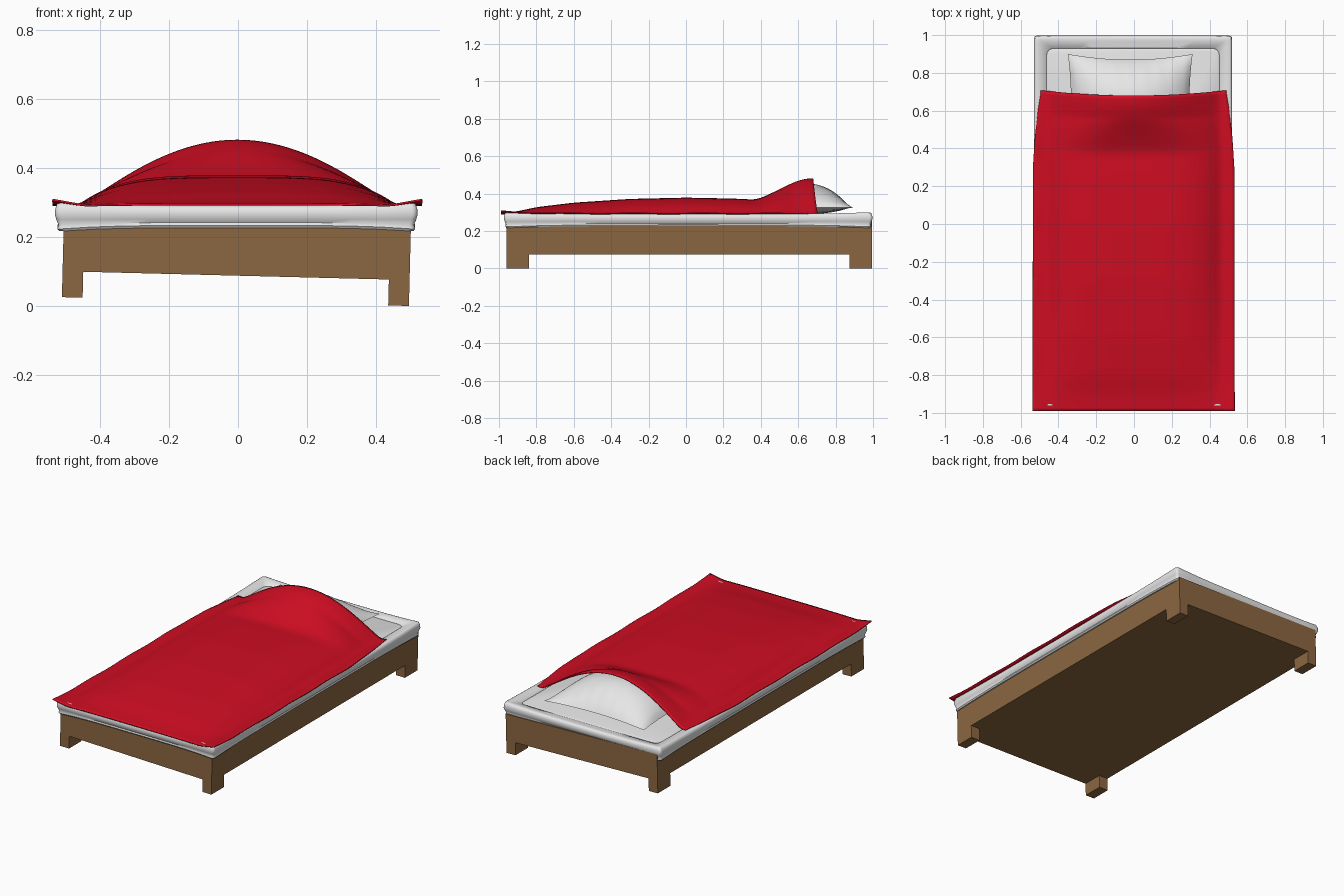
import bpy, bmesh, math
from mathutils import Matrix, Vector

old = bpy.data.objects.get("Cube")
if old:
    bpy.data.objects.remove(old, do_unlink=True)


def material(name, rgb):
    m = bpy.data.materials.new(name)
    m.use_nodes = True
    m.diffuse_color = (*rgb, 1)
    m.node_tree.nodes["Principled BSDF"].inputs["Base Color"].default_value = (*rgb, 1)
    return m


WOOD = material("warm wood", (0.26, 0.137, 0.052))
WHITE = material("white linen", (0.8, 0.8, 0.8))
RED = material("red cloth", (0.62, 0.004, 0.016))


def finish(bm, name, mat, smooth=None):
    bmesh.ops.recalc_face_normals(bm, faces=bm.faces)
    mesh = bpy.data.meshes.new(name)
    bm.to_mesh(mesh)
    bm.free()
    mesh.materials.append(mat)
    ob = bpy.data.objects.new(name, mesh)
    bpy.context.collection.objects.link(ob)
    if smooth:
        bpy.ops.object.select_all(action='DESELECT')
        ob.select_set(True)
        bpy.context.view_layer.objects.active = ob
        bpy.ops.object.shade_smooth_by_angle(angle=math.radians(smooth))
    return ob


def sheet(bm, nu, nv, point):
    """Grid of faces over u, v in -1..1, placed by a function."""
    rows = [[bm.verts.new(point(2 * i / nu - 1, 2 * j / nv - 1)) for i in range(nu + 1)]
            for j in range(nv + 1)]
    for a, b in zip(rows, rows[1:]):
        for i in range(nu):
            bm.faces.new((a[i], a[i + 1], b[i + 1], b[i]))


def lerp_table(points, t):
    for (a, p), (b, q) in zip(points, points[1:]):
        if t <= b:
            return p + (q - p) * max(0, (t - a) / (b - a))
    return points[-1][1]


# Frame: a slab with four square-cut legs, leaning slightly to its left
bm = bmesh.new()
xs, ys = (-0.5025, -0.4425, 0.4425, 0.5025), (-0.96, -0.84, 0.875, 0.995)
grid = [[bm.verts.new((x, y, 0.075)) for x in xs] for y in ys]
cells = {(i, j): bm.faces.new((grid[j][i], grid[j][i + 1], grid[j + 1][i + 1], grid[j + 1][i]))
         for i in range(3) for j in range(3)}
top = bmesh.ops.extrude_face_region(bm, geom=list(bm.faces), use_keep_orig=True)["geom"]
for v in (g for g in top if isinstance(g, bmesh.types.BMVert)):
    v.co.z = 0.232
legs = bmesh.ops.extrude_discrete_faces(bm, faces=[cells[i, j] for i in (0, 2) for j in (0, 2)])["faces"]
bmesh.ops.remove_doubles(bm, verts=[])
for f in legs:
    rim = list(f.verts)
    lower = bmesh.ops.extrude_face_region(bm, geom=[f])["geom"]
    for v in (g for g in lower if isinstance(g, bmesh.types.BMVert)):
        v.co.z = 0
    bm.faces.remove(f) if f.is_valid else None
bmesh.ops.remove_doubles(bm, verts=bm.verts, dist=0.0001)
bm.transform(Matrix.Translation((-0.0075, 0, 0.0125)) @ Matrix.Rotation(0.0253, 4, 'Y'))
finish(bm, "bed_frame", WOOD)

# Mattress: rings of a rounded rectangle, lifted at the corners
HX, HY, CX, CY = 0.525, 0.985, -0.005, 0.012


def ring(bm, inset, z, radius, lift):
    hx, hy, out = HX - inset, HY - inset, []
    corners = [(1, -1), (1, 1), (-1, 1), (-1, -1)]
    pts = []
    for k, (sx, sy) in enumerate(corners):
        for s in range(5):
            a = math.radians(-90 + 90 * k + 22.5 * s)
            pts.append(Vector((sx * (hx - radius) + radius * math.cos(a),
                               sy * (hy - radius) + radius * math.sin(a))))
        # points along the side towards the next corner
        nx, ny = corners[(k + 1) % 4]
        a = math.radians(90 * k)
        end = Vector((nx * (hx - radius) + radius * math.cos(a), ny * (hy - radius) + radius * math.sin(a)))
        start = pts[-1].copy()
        pts += [start.lerp(end, t / 12) for t in range(1, 12)]
    for p in pts:
        c = (p.x / HX) ** 4 * (p.y / HY) ** 4
        out.append(bm.verts.new((CX + p.x, CY + p.y, z + lift * c)))
    return out


bm = bmesh.new()
profile = [(0.06, 0.226, -0.008), (0.012, 0.226, -0.012), (0.007, 0.233, -0.012), (0.010, 0.241, -0.008),
           (0.004, 0.25, 0), (0, 0.264, 0), (0.001, 0.277, 0.004), (0.006, 0.287, 0.01),
           (0.014, 0.29, 0.011), (0.03, 0.288, 0.011), (0.065, 0.283, 0.004),
           (0.068, 0.278, 0.004), (0.073, 0.282, 0.002)]
rings = [ring(bm, i, z, 0.035 if i > 0.06 else 0.016, lift) for i, z, lift in profile]
for a, b in zip(rings, rings[1:]):
    n = len(a)
    for i in range(n):
        bm.faces.new((a[i], a[(i + 1) % n], b[(i + 1) % n], b[i]))
bm.faces.new(rings[0])
bm.faces.new(rings[-1])
finish(bm, "mattress", WHITE, 50)


# Pillow: two puffed sheets meeting in a pinched seam
def pillow_side(height):
    def point(u, v):
        puff = (1 - u * u) ** 0.7 * (1 - v * v) ** 0.85
        x = 0.33 * u * (1 - 0.05 * (1 - v * v))
        y = 0.25 * v * (1 - 0.12 * (1 - u * u))
        crease = 0.004 * math.sin(26 * u + 3 * v) * puff * v * v
        return (x - 0.02, 0.65 + y, 0.325 + height * puff + crease)
    return point


bm = bmesh.new()
sheet(bm, 40, 32, pillow_side(0.128))
sheet(bm, 40, 32, pillow_side(-0.035))
bmesh.ops.remove_doubles(bm, verts=bm.verts, dist=0.0003)
finish(bm, "pillow", WHITE, 60)

# Blanket: a draped sheet, gently domed, rising over the pillow
RIDGE = [(-1, 0.002), (-0.9, 0.012), (-0.8, 0.034), (-0.6, 0.058), (-0.3, 0.078), (0, 0.085), (0.25, 0.08),
         (0.38, 0.074), (0.47, 0.115), (0.57, 0.165), (0.64, 0.188), (0.72, 0.188)]
WIDTH = [(-1, 0.535), (0.3, 0.533), (0.45, 0.523), (0.6, 0.505), (0.66, 0.493), (0.72, 0.49)]


def drape(u, v):
    y = -0.99 + 1.67 * (v + 1) / 2
    x = u * lerp_table(WIDTH, y)
    ridge = sum(lerp_table(RIDGE, y + d) for d in (-0.03, -0.015, 0, 0.015, 0.03)) / 5
    t = min(1, abs(x) / 0.46)
    k = min(1, max(0, (y - 0.36) / 0.2))
    dome = (1 - t ** (4 - 2 * k)) ** (1 + 0.2 * k)
    rim = max(0, abs(x) - 0.44) / 0.1
    curl = 0.013 * rim * max(0, -y) ** 6 + 0.004 * rim
    ripple = 0.002 * math.sin(17 * y) * rim
    y += 0.028 * u * u * max(0, v) ** 6
    return (x - 0.002, y, 0.293 + ridge * dome + curl + ripple)


bm = bmesh.new()
sheet(bm, 64, 96, drape)
blanket = finish(bm, "blanket", RED, 60)
solid = blanket.modifiers.new("cloth thickness", 'SOLIDIFY')
solid.thickness = 0.006
solid.offset = -1 if blanket.data.polygons[0].normal.z > 0 else 1
